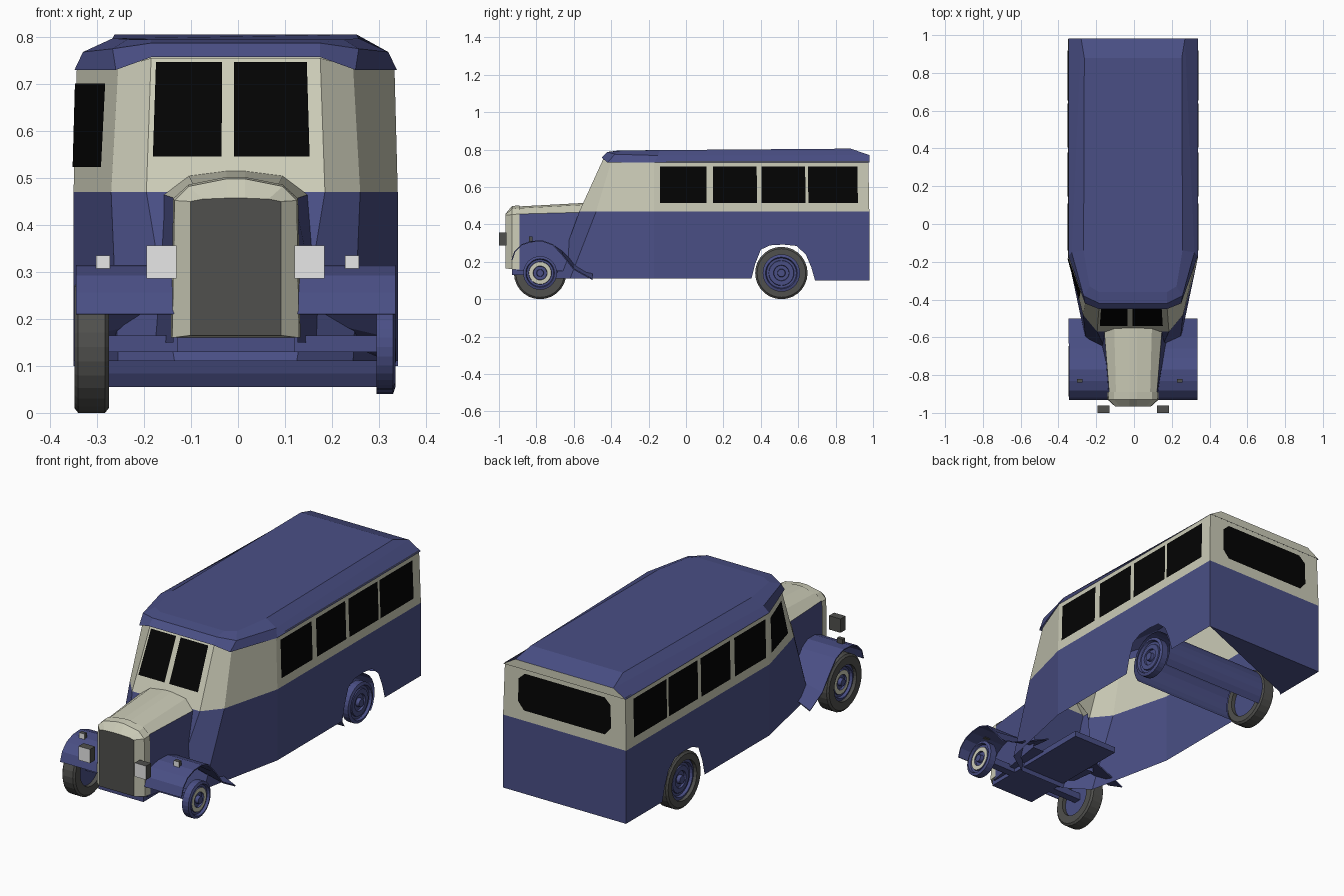
import bpy, bmesh, math
from mathutils import Vector

cube = bpy.data.objects.get("Cube")
if cube:
    bpy.data.objects.remove(cube, do_unlink=True)


def material(name, r, g, b):
    m = bpy.data.materials.new(name)
    m.use_nodes = True
    m.diffuse_color = (r, g, b, 1)
    m.node_tree.nodes["Principled BSDF"].inputs["Base Color"].default_value = (r, g, b, 1)
    return m


MATS = [material("navy_blue", .068, .078, .235), material("cream", .6, .6, .475),
        material("window_black", .001, .001, .001), material("dark_grey", .08, .08, .075),
        material("lamp_white", .82, .82, .82)]
BLUE, CREAM, BLACK, GREY, WHITE = range(5)
SHIFT = -.005


def build(name, verts, faces, colours, shift=SHIFT, fix=True):
    """Mesh object from points, faces and one colour per face."""
    me = bpy.data.meshes.new(name)
    me.from_pydata([tuple(v) for v in verts], [], faces)
    for m in MATS:
        me.materials.append(m)
    for p, c in zip(me.polygons, colours):
        p.material_index = c
    if fix:
        bm = bmesh.new()
        bm.from_mesh(me)
        bmesh.ops.recalc_face_normals(bm, faces=bm.faces)
        bm.to_mesh(me)
        bm.free()
    ob = bpy.data.objects.new(name, me)
    ob.location.x = shift
    bpy.context.collection.objects.link(ob)
    return ob


def mirrored(half):
    return half + [(-x, y, z) for x, y, z in reversed(half)]


def loft(name, rings, colour, closed=True, caps=()):
    """Skin between rings; colour(band, segment) gives a colour or None for a gap."""
    n = len(rings[0])
    verts = [p for r in rings for p in r]
    faces, cols = [], []
    for b in range(len(rings) - 1):
        for s in range(n if closed else n - 1):
            c = colour(b, s)
            if c is not None:
                t = (s + 1) % n
                faces.append((b * n + s, b * n + t, b * n + n + t, b * n + n + s))
                cols.append(c)
    for ring, c in caps:
        faces.append(tuple(range(ring * n, ring * n + n)))
        cols.append(c)
    return build(name, verts, faces, cols)


def plate(name, quad, uvs, colour=BLACK, lift=.003):
    """Thin pane laid on a four-cornered wall, facing away from the cabin."""
    a, b, c, d = [Vector(p) for p in quad]
    nor = (c - a).cross(d - b).normalized()
    if nor.dot((a + c) / 2 - Vector((0, .3, .5))) < 0:
        nor = -nor
        uvs = uvs[::-1]
    pts = [a.lerp(b, u).lerp(d.lerp(c, u), v) + nor * lift for u, v in uvs]
    return build(name, pts, [tuple(range(len(pts)))], [colour], fix=False)


def rect(u0, u1, v0, v1):
    return [(u0, v0), (u1, v0), (u1, v1), (u0, v1)]


def box(name, lo, hi, colour, front=None):
    (a, b, c), (d, e, f) = lo, hi
    v = [(x, y, z) for x in (a, d) for y in (b, e) for z in (c, f)]
    faces = [(0, 1, 3, 2), (4, 6, 7, 5), (0, 4, 5, 1), (2, 3, 7, 6), (0, 2, 6, 4), (1, 5, 7, 3)]
    cols = [colour] * 6
    if front is not None:
        cols[2] = front
    return build(name, v, faces, cols, 0)


def lathe(name, profile, y, z, colours, n=28):
    """Turn an (x, radius) profile about the axle line."""
    verts = [(x, y + r * math.cos(2 * math.pi * i / n), z + r * math.sin(2 * math.pi * i / n))
             for x, r in profile for i in range(n)]
    faces, cols = [], []
    for k in range(len(profile) - 1):
        for i in range(n):
            j = (i + 1) % n
            faces.append((k * n + i, k * n + j, k * n + n + j, k * n + n + i))
            cols.append(colours[k])
    return build(name, verts, faces, cols, 0)


# Body shell: plan outlines stacked from sill to waist to eave
sill = mirrored([(.13, -.70, .11), (.25, -.62, .11), (.345, -.17, .11), (.345, .98, .10)])
waist = mirrored([(.19, -.57, .47), (.265, -.48, .47), (.345, -.17, .47), (.345, .98, .47)])
eave = mirrored([(.18, -.44, .755), (.25, -.40, .735), (.338, -.17, .735), (.338, .975, .735)])
loft("lower_body", [sill, waist], lambda b, s: None if s in (2, 4) else BLUE)
loft("upper_body", [waist, eave], lambda b, s: CREAM)

# Side panels with rear wheel arches
arch = [(.35, .11), (.37, .19), (.40, .265), (.45, .288), (.52, .292), (.59, .285),
        (.64, .24), (.67, .17), (.69, .10)]
outline = [(-.17, .47), (-.17, .11)] + arch + [(.98, .10), (.98, .47)]
for side, label in ((1, "left"), (-1, "right")):
    build(label + "_side_panel", [(side * .345, y, z) for y, z in outline],
          [tuple(range(len(outline)))], [BLUE])
build("rear_floor", [(.345, .98, .10), (-.345, .98, .10), (-.345, .70, .10)], [(0, 1, 2)], [BLUE])

# Roof with cream rear gable
roof = [mirrored([(.18, -.45, .757), (.255, -.42, .73), (.343, -.17, .73), (.343, .982, .73)]),
        mirrored([(.18, -.42, .787), (.262, -.38, .775), (.325, -.15, .768), (.275, .982, .77)]),
        mirrored([(.18, -.36, .795), (.23, -.33, .795), (.262, -.14, .797), (.258, .88, .805)])]
loft("roof", roof, lambda b, s: CREAM if (b, s) == (0, 3) else BLUE, caps=[(2, BLUE)])

# Windows
windscreen = (waist[7], waist[0], eave[0], eave[7])
for label, u0, u1 in (("right", .03, .42), ("left", .49, .92)):
    plate(label + "_windscreen_pane", windscreen, rect(u0, u1, .26, .965))
for i, (y0, y1) in enumerate(((-.14, .11), (.145, .38), (.405, .64), (.655, .92))):
    for label, p, q in (("left", 2, 3), ("right", 5, 4)):
        plate(f"{label}_side_window_{i + 1}", (waist[p], waist[q], eave[q], eave[p]),
              rect((y0 + .17) / 1.15, (y1 + .17) / 1.15, .17, .90))
plate("driver_window", (waist[6], waist[5], eave[5], eave[6]), rect(.22, .96, .2, .87), lift=.007)
plate("rear_window", (waist[3], waist[4], eave[4], eave[3]),
      [(.17, .2), (.83, .2), (.88, .35), (.88, .78), (.83, .9), (.17, .9), (.12, .78), (.12, .35)])


# Bonnet and radiator
def section(y, pts):
    return mirrored([(x, y, z) for x, z in pts])


nose = section(-.91, [(.02, .495), (.09, .485), (.125, .455), (.132, .15)])
cowl = section(-.54, [(.02, .515), (.10, .505), (.155, .465), (.19, .15)])
loft("bonnet", [nose, cowl], lambda b, s: BLUE if s in (2, 3, 4) else CREAM)
shell = [section(-.965, [(.02, .457), (.07, .455), (.096, .45), (.096, .165)]),
         section(-.93, [(.02, .498), (.10, .482), (.130, .452), (.135, .16)]),
         section(-.89, [(.02, .502), (.10, .486), (.133, .456), (.138, .16)])]
loft("radiator_shell", shell, lambda b, s: CREAM, caps=[(0, GREY)])
box("front_chassis", (-.13, -.93, .13), (.12, -.3, .16), BLUE)

# Front mudguards, tails rising towards the body
guard = [(-.93, .21), (-.915, .255), (-.88, .29), (-.83, .308), (-.77, .312), (-.71, .29),
         (-.66, .235), (-.60, .16), (-.50, .105)]
for side, label in ((1, "left"), (-1, "right")):
    inner_edge = [(side * .13, y, z + .45 * max(0, y + .71)) for y, z in guard]
    outer_edge = [(side * .34, y, z) for y, z in guard]
    ob = loft(label + "_mudguard", [inner_edge, outer_edge], lambda b, s: BLUE, closed=False)
    mod = ob.modifiers.new("thickness", "SOLIDIFY")
    mod.thickness = .006
    mod.offset = 0

# Lamps
for label, x in (("left", .1525), ("right", -.1625)):
    box(label + "_headlamp", (x - .032, -1, .286), (x + .032, -.96, .356), GREY, WHITE)
for label, x in (("left", .2425), ("right", -.2875)):
    box(label + "_side_lamp", (x - .015, -.84, .302), (x + .015, -.82, .335), GREY, WHITE)

# Front axle and the arched liner between the rear wheels
box("front_axle", (-.30, -.80, .13), (.31, -.76, .165), BLUE)
angles = [math.radians(-39 + 258 * i / 18) for i in range(19)]
loft("rear_wheel_liner", [[(x, .51 + .135 * math.cos(a), .14 + .135 * math.sin(a)) for a in angles]
                          for x in (-.27, .32)], lambda b, s: BLUE, closed=False)

# Wheels: hubs on both sides, tyres on the right
hub = [(.295, 0), (.295, .1), (.33, .1), (.335, .085), (.322, .08), (.322, .068),
       (.328, .066), (.328, .042), (.318, .04), (.318, .022), (.336, .02), (.336, 0)]
for label, y, scale, ring in (("front", -.78, .9, CREAM), ("rear", .51, 1, BLUE)):
    colours = [ring if k == 6 else BLUE for k in range(len(hub) - 1)]
    for side, word in ((1, "left"), (-1, "right")):
        lathe(f"{label}_{word}_hub", [(side * x, r * scale) for x, r in hub], y, .14, colours)
    inner = .1 * scale
    tyre = [(-.275, inner), (-.275, .13), (-.283, .14), (-.34, .14), (-.348, .13),
            (-.348, inner), (-.275, inner)]
    lathe(f"{label}_right_tyre", tyre, y, .14, [GREY] * 6)
